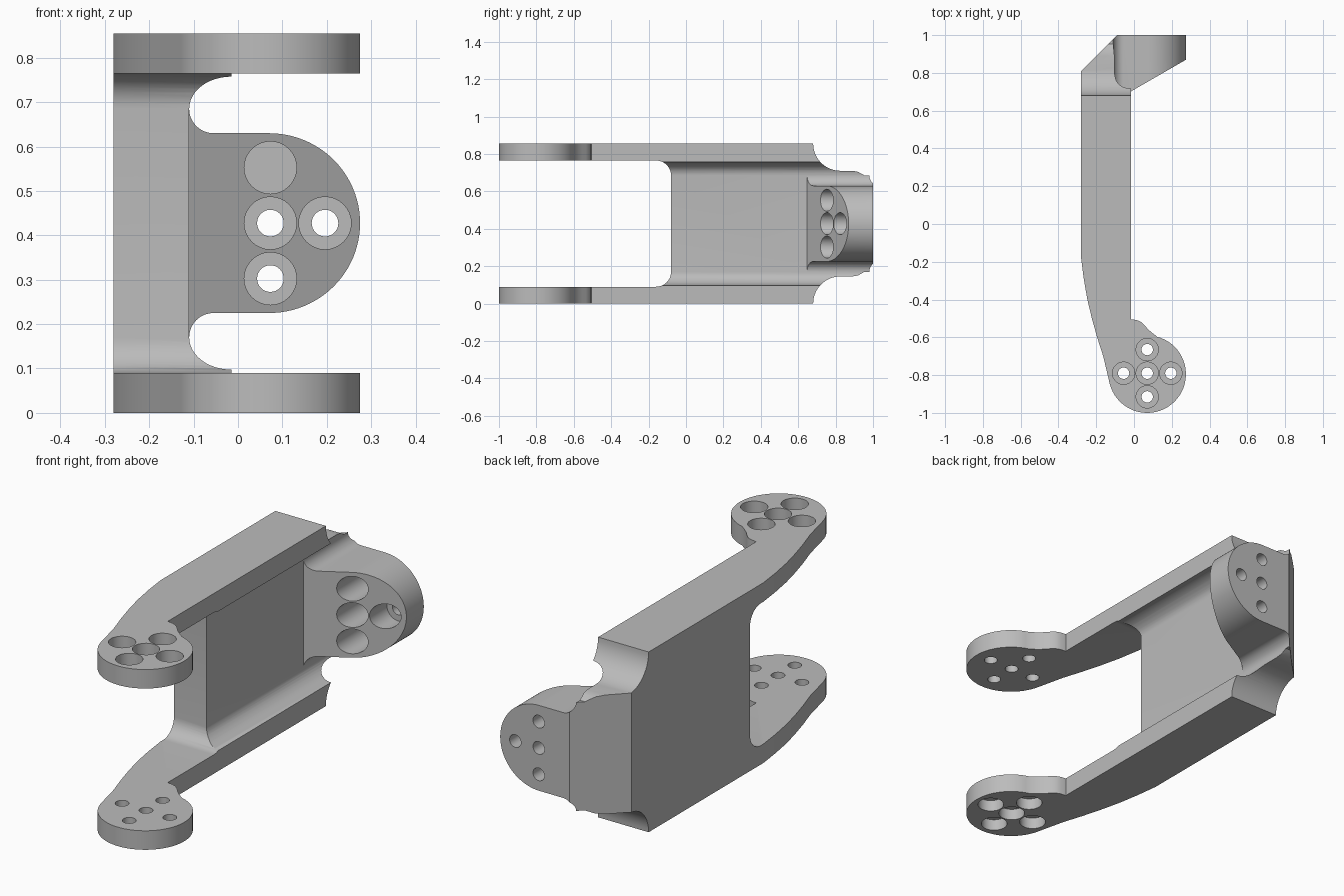
import bpy, bmesh, math

if "Cube" in bpy.data.objects:
    bpy.data.objects.remove(bpy.data.objects["Cube"])

MID = 0.4275          # half height of the bracket
metal = bpy.data.materials.new("plain_grey")
metal.diffuse_color = (0.5, 0.5, 0.5, 1)
metal.use_nodes = True
metal.node_tree.nodes["Principled BSDF"].inputs["Base Color"].default_value = metal.diffuse_color


def arc(cx, cy, rx, ry, a0, a1, n):
    """Points along an elliptical arc, angles in degrees."""
    out = []
    for i in range(n + 1):
        a = math.radians(a0 + (a1 - a0) * i / n)
        out.append((cx + rx * math.cos(a), cy + ry * math.sin(a)))
    return out


def mirrored(half):
    """Close a profile by mirroring it about the mid height."""
    return ([(u, MID + h) for u, h in half]
            + [(u, MID - h) for u, h in reversed(half) if h > 1e-6])


def prism(name, pts, axis, lo, hi):
    """Extrude a profile along an axis; lo may be a function of the profile."""
    place = {"x": lambda u, v, w: (w, u, v),
             "y": lambda u, v, w: (u, w, v),
             "z": lambda u, v, w: (u, v, w)}[axis]
    bm = bmesh.new()
    a = [bm.verts.new(place(u, v, lo(u) if callable(lo) else lo)) for u, v in pts]
    b = [bm.verts.new(place(u, v, hi)) for u, v in pts]
    bm.faces.new(a)
    bm.faces.new(b)
    for i in range(len(pts)):
        j = (i + 1) % len(pts)
        bm.faces.new((a[i], a[j], b[j], b[i]))
    bmesh.ops.recalc_face_normals(bm, faces=bm.faces)
    me = bpy.data.meshes.new(name)
    bm.to_mesh(me)
    bm.free()
    ob = bpy.data.objects.new(name, me)
    bpy.context.collection.objects.link(ob)
    return ob


def combine(target, tool, operation):
    """Apply a boolean and discard the tool."""
    mod = target.modifiers.new("combine", "BOOLEAN")
    mod.operation, mod.solver, mod.object = operation, "EXACT", tool
    bpy.context.view_layer.update()
    deps = bpy.context.evaluated_depsgraph_get()
    me = bpy.data.meshes.new_from_object(target.evaluated_get(deps))
    target.modifiers.clear()
    target.data = me
    bpy.data.objects.remove(tool)


def drill(target, u, v, r, axis, lo, hi):
    combine(target, prism("drill", arc(u, v, r, r, 0, 348.75, 31), axis, lo, hi),
            "DIFFERENCE")


# Arm outline seen from above: long bar, neck and round pad
outline = ([(-0.28, 1.2), (-0.28, -0.18), (-0.266, -0.29), (-0.247, -0.40),
            (-0.223, -0.50), (-0.195, -0.60), (-0.163, -0.70)]
           + arc(0.07, -0.795, 0.205, 0.205, 195, 435, 40)
           + [(0.092, -0.573), (0.072, -0.555), (0.055, -0.535),
              (0.035, -0.517), (0.012, -0.508), (-0.015, -0.505), (-0.015, 1.2)])
bracket = prism("bracket", outline, "z", -0.2, 1.1)

# Side profile: open fork at the front, scooped shoulders at the back
side = (arc(-0.16, 0.2575, 0.08, 0.08, 0, 90, 10)
        + [(-1.3, 0.3375), (-1.3, 0.4275)]
        + arc(0.825, 0.4275, 0.145, 0.145, 180, 270, 14)
        + [(0.89, 0.2825), (0.92, 0.277), (0.95, 0.26), (0.975, 0.237),
           (1.0, 0.217), (1.1, 0.205)])
combine(bracket, prism("side_profile", mirrored(side), "x", -0.6, 0.6), "INTERSECT")

# Channel between the arms with rounded inner corners
channel = arc(-0.015, 0.2575, 0.095, 0.0725, 180, 90, 12) + [(0.5, 0.33)]
combine(bracket, prism("channel", mirrored(channel), "y", -0.3, 1.3), "DIFFERENCE")

# Rear mounting flange: round ended, filleted, with a slanted front face
flange = ([(-0.14, 0.2575)] + arc(-0.055, 0.2575, 0.055, 0.055, 180, 270, 10)
          + arc(0.07, 0, 0.205, 0.2025, 90, 0, 24))
combine(bracket, prism("flange", mirrored(flange), "y",
                       lambda x: 0.711 + 0.577 * x, 1.1), "UNION")

# Flat back and sloping rear corner
trim = [(-0.4, 0.69), (-0.09, 1.0), (0.5, 1.0), (0.5, -1.2), (-0.4, -1.2)]
combine(bracket, prism("trim", trim, "z", -0.3, 1.2), "INTERSECT")

# Counterbored screw holes in both round pads
for dx, dy in ((0, 0), (0.125, 0), (-0.125, 0), (0, 0.125), (0, -0.125)):
    x, y = 0.07 + dx, -0.79 + dy
    drill(bracket, x, y, 0.03, "z", -0.1, 1.0)
    drill(bracket, x, y, 0.059, "z", -0.1, 0.055)
    drill(bracket, x, y, 0.059, "z", 0.80, 1.0)

# Counterbored screw holes in the rear flange
for x, h in ((0.073, 0), (0.073, 0.125), (0.073, -0.125), (0.196, 0)):
    drill(bracket, x, MID + h, 0.03, "y", 0.4, 1.2)
    drill(bracket, x, MID + h, 0.059, "y", 0.4, 0.92)

# Finish
bracket.data.materials.clear()
bracket.data.materials.append(metal)
for p in bracket.data.polygons:
    p.material_index = 0
bpy.context.view_layer.objects.active = bracket
bracket.select_set(True)
bpy.ops.object.shade_smooth_by_angle(angle=math.radians(30))
